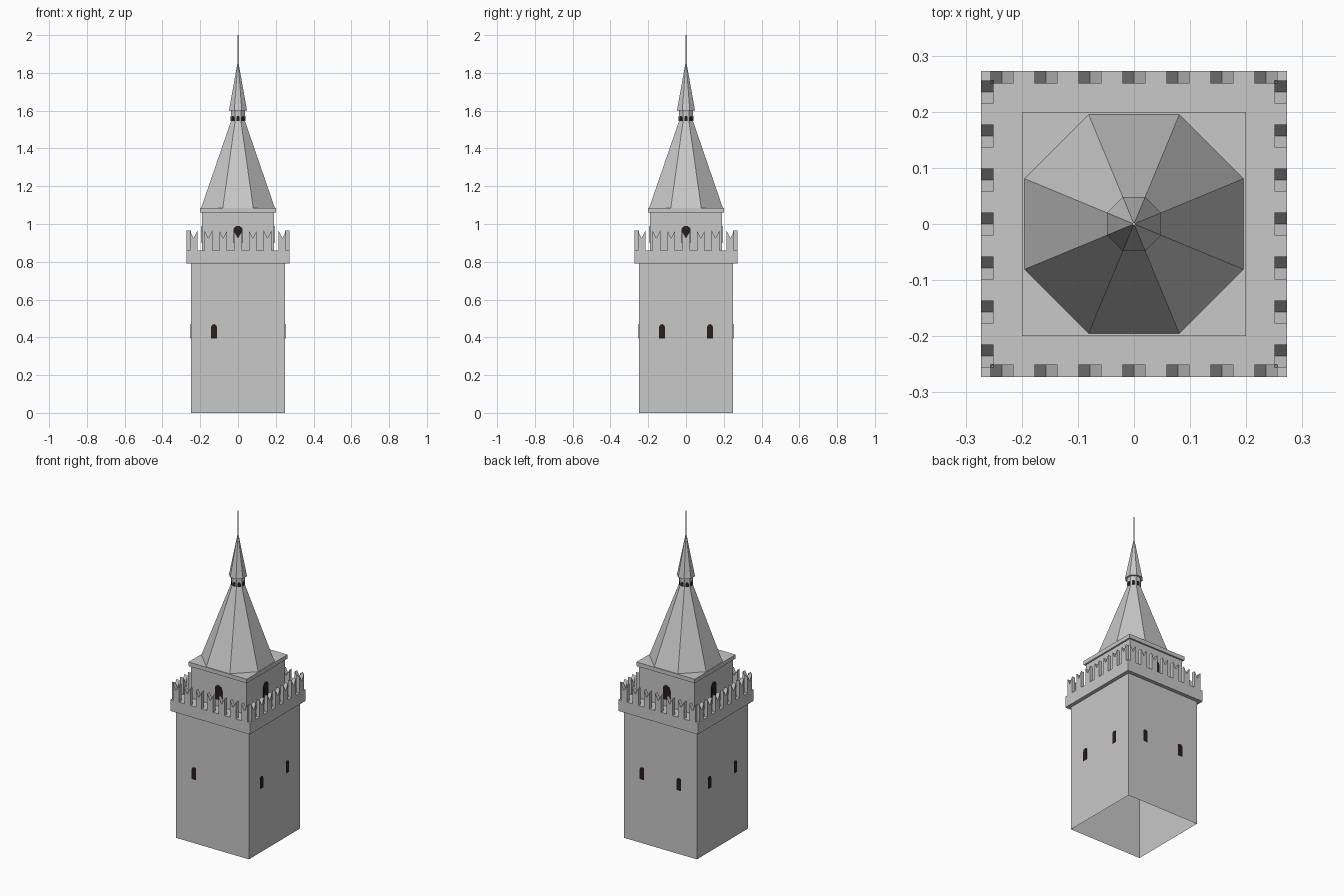
import bpy, bmesh, math
from mathutils import Matrix, Vector

cube = bpy.data.objects.get("Cube")
if cube:
    bpy.data.objects.remove(cube, do_unlink=True)


def make_material(name, colour):
    mat = bpy.data.materials.new(name)
    mat.use_nodes = True
    mat.diffuse_color = (*colour, 1)
    mat.node_tree.nodes["Principled BSDF"].inputs["Base Color"].default_value = (*colour, 1)
    return mat


STONE = make_material("grey stone", (0.58, 0.58, 0.58))
DARK = make_material("dark opening", (0.02, 0.012, 0.012))


def finish(name, bm, mat):
    bmesh.ops.recalc_face_normals(bm, faces=bm.faces)
    mesh = bpy.data.meshes.new(name)
    bm.to_mesh(mesh)
    bm.free()
    mesh.materials.append(mat)
    obj = bpy.data.objects.new(name, mesh)
    bpy.context.collection.objects.link(obj)
    return obj


def square_block(name, half, z0, z1, open_bottom=False):
    bm = bmesh.new()
    bmesh.ops.create_cube(bm, size=1, matrix=Matrix.Translation((0, 0, (z0 + z1) / 2))
                          @ Matrix.Diagonal((2 * half, 2 * half, z1 - z0, 1)))
    if open_bottom:
        bm.normal_update()
        ends = [f for f in bm.faces if abs(f.normal.z) > 0.9]
        bmesh.ops.delete(bm, geom=ends, context='FACES')
    return finish(name, bm, STONE)


def octagon_part(name, apothem0, apothem1, z0, z1):
    """Eight-sided tapered solid with a flat side to the front."""
    k = 1 / math.cos(math.pi / 8)
    bm = bmesh.new()
    bmesh.ops.create_cone(bm, cap_ends=True, segments=8, radius1=apothem0 * k,
                          radius2=apothem1 * k, depth=z1 - z0,
                          matrix=Matrix.Translation((0, 0, (z0 + z1) / 2))
                          @ Matrix.Rotation(math.pi / 8, 4, 'Z'))
    return finish(name, bm, STONE)


def add_prism(bm, outline, y0, y1, turn):
    """Extrude an x,z outline from y0 to y1, then turn it about z."""
    rot = Matrix.Rotation(turn, 4, 'Z')
    face = bm.faces.new([bm.verts.new(rot @ Vector((x, y0, z))) for x, z in outline])
    new = bmesh.ops.extrude_face_region(bm, geom=[face])["geom"]
    bmesh.ops.translate(bm, vec=rot @ Vector((0, y1 - y0, 0)),
                        verts=[v for v in new if isinstance(v, bmesh.types.BMVert)])


def arch(x, half, z0, z1):
    """Round-topped window outline."""
    spring = z1 - half
    top = [(x + half * math.cos(a), spring + half * math.sin(a))
           for a in (math.pi * i / 8 for i in range(9))]
    return [(x - half, z0), (x + half, z0)] + top


# Main masonry
square_block("tower_shaft", 0.25, 0, 0.79, open_bottom=True)
square_block("parapet_slab", 0.273, 0.79, 0.86)
square_block("belfry", 0.19, 0.86, 1.06)
square_block("belfry_cornice", 0.2, 1.06, 1.085)

# Swallow-tailed merlons, seven to a side
bm = bmesh.new()
for side in range(4):
    for i in range(-3, 4):
        x, w = i * 0.0783, 0.0205
        outline = [(x - w, 0.86), (x + w, 0.86), (x + w, 0.965), (x, 0.925), (x - w, 0.965)]
        add_prism(bm, outline, -0.273, -0.25, side * math.pi / 2)
finish("merlons", bm, STONE)

# Spire, lantern and finial
octagon_part("spire_roof", 0.195, 0.037, 1.085, 1.545)
octagon_part("lantern", 0.037, 0.037, 1.545, 1.6)
octagon_part("lantern_roof", 0.048, 0, 1.6, 1.868)
octagon_part("finial_rod", 0.003, 0.003, 1.85, 2.0)

# Shaft windows: two per side, only one on the front
bm = bmesh.new()
for side in range(4):
    for x in (-0.127, 0.127):
        if side or x < 0:
            add_prism(bm, arch(x, 0.015, 0.395, 0.47), -0.252, -0.248, side * math.pi / 2)
finish("shaft_windows", bm, DARK)

# Belfry windows
bm = bmesh.new()
for side in range(4):
    add_prism(bm, arch(0, 0.025, 0.9, 0.99), -0.192, -0.188, side * math.pi / 2)
finish("belfry_windows", bm, DARK)

# Lantern windows
bm = bmesh.new()
for side in range(8):
    add_prism(bm, arch(0, 0.009, 1.546, 1.572), -0.039, -0.035, side * math.pi / 4)
finish("lantern_windows", bm, DARK)
